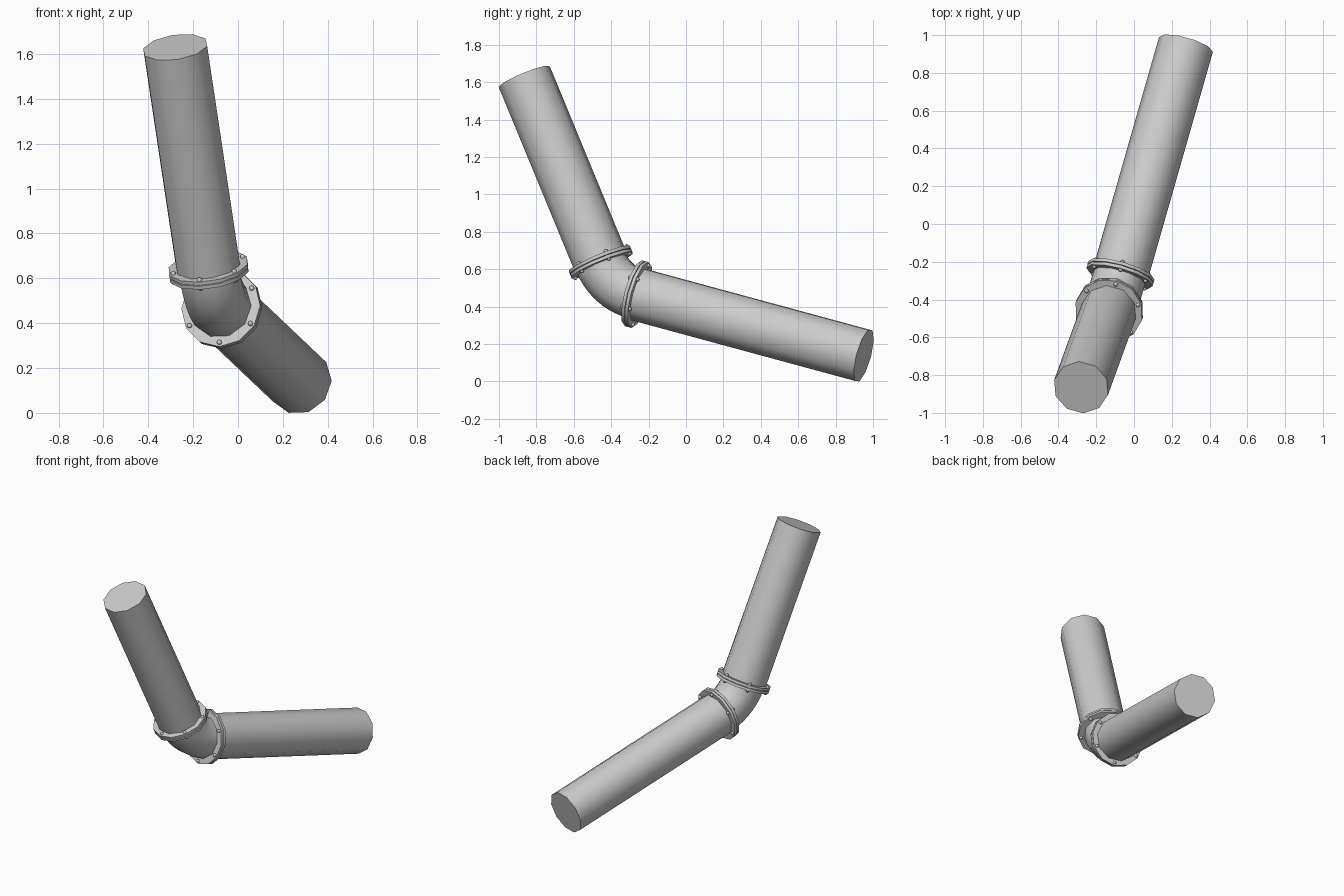
import bpy, bmesh, math
from mathutils import Vector, Quaternion

cube = bpy.data.objects.get("Cube")
if cube:
    bpy.data.objects.remove(cube, do_unlink=True)

steel = bpy.data.materials.new("light grey steel")
steel.use_nodes = True
GREY = (0.6, 0.6, 0.6, 1)
steel.diffuse_color = GREY
steel.node_tree.nodes["Principled BSDF"].inputs["Base Color"].default_value = GREY

# Layout: two pipe axes meeting at a corner, joined by a round bend
corner = Vector((-0.111, -0.4, 0.504))
upper_end = Vector((-0.28, -0.865, 1.63))
lower_end = Vector((0.275, 0.95, 0.138))
up = (upper_end - corner).normalized()
down = (lower_end - corner).normalized()
side = up.cross(down).normalized()
TANGENT = 0.147
PIPE_R, ELBOW_R, FLANGE_R, BOLT_CIRCLE = 0.148, 0.141, 0.182, 0.163
THICK, GAP = 0.017, 0.003


def sweep(name, stations, sides, closed=False, angle=50):
    """Skin polygon rings given as (centre, axis, radius)."""
    bm = bmesh.new()
    rings = []
    for centre, axis, radius in stations:
        across = axis.cross(side).normalized()
        turns = [2 * math.pi * i / sides for i in range(sides)]
        rings.append([bm.verts.new(centre + radius * (side * math.cos(t) + across * math.sin(t)))
                      for t in turns])
    pairs = list(zip(rings, rings[1:]))
    if closed:
        pairs.append((rings[-1], rings[0]))
    else:
        bm.faces.new(rings[0])
        bm.faces.new(rings[-1])
    for a, b in pairs:
        for i in range(sides):
            j = (i + 1) % sides
            bm.faces.new((a[i], a[j], b[j], b[i]))
    bmesh.ops.recalc_face_normals(bm, faces=bm.faces)
    mesh = bpy.data.meshes.new(name)
    bm.to_mesh(mesh)
    bm.free()
    mesh.materials.append(steel)
    obj = bpy.data.objects.new(name, mesh)
    bpy.context.collection.objects.link(obj)
    bpy.ops.object.select_all(action="DESELECT")
    obj.select_set(True)
    bpy.context.view_layer.objects.active = obj
    bpy.ops.object.shade_smooth_by_angle(angle=math.radians(angle))
    return obj


# Elbow: circular arc tangent to both pipe axes
half = up.angle(down) / 2
bend_r = TANGENT * math.tan(half)
bend_centre = corner + (up + down).normalized() * TANGENT / math.cos(half)
start = corner + up * TANGENT - bend_centre
sweep_angle = math.pi - 2 * half
STEPS = 10
arc = []
for k in range(STEPS + 1):
    turn = Quaternion(side, -sweep_angle * k / STEPS)
    if k == 0:
        finish = Quaternion(side, -sweep_angle) @ start
        target = corner + down * TANGENT - bend_centre
        direction = 1 if (finish - target).length < 0.01 else -1
    turn = Quaternion(side, -direction * sweep_angle * k / STEPS)
    arc.append((bend_centre + turn @ start, turn @ -up, ELBOW_R))
sweep("elbow", arc, 10)

# Each leg: straight pipe, pair of flange rings and six through bolts
for label, axis, end in (("upper", up, upper_end), ("lower", down, lower_end)):
    joint = corner + axis * TANGENT
    sweep(label + "_pipe", [(joint, axis, PIPE_R), (end, axis, PIPE_R)], 10)
    for ring, sign in (("outer", 1), ("inner", -1)):
        near = joint + axis * sign * GAP / 2
        far = near + axis * sign * THICK
        sweep(f"{label}_{ring}_flange",
              [(near, axis, 0.12), (near, axis, FLANGE_R),
               (far, axis, FLANGE_R), (far, axis, 0.12)], 12, True, 35)
    across = axis.cross(side).normalized()
    for k in range(6):
        t = math.radians(30 + 60 * k)
        spot = joint + BOLT_CIRCLE * (side * math.cos(t) + across * math.sin(t))
        profile = ((-0.031, 0.006), (-0.026, 0.011), (0.026, 0.011), (0.031, 0.006))
        sweep(f"{label}_bolt_{k + 1}", [(spot + axis * h, axis, r) for h, r in profile], 8)
